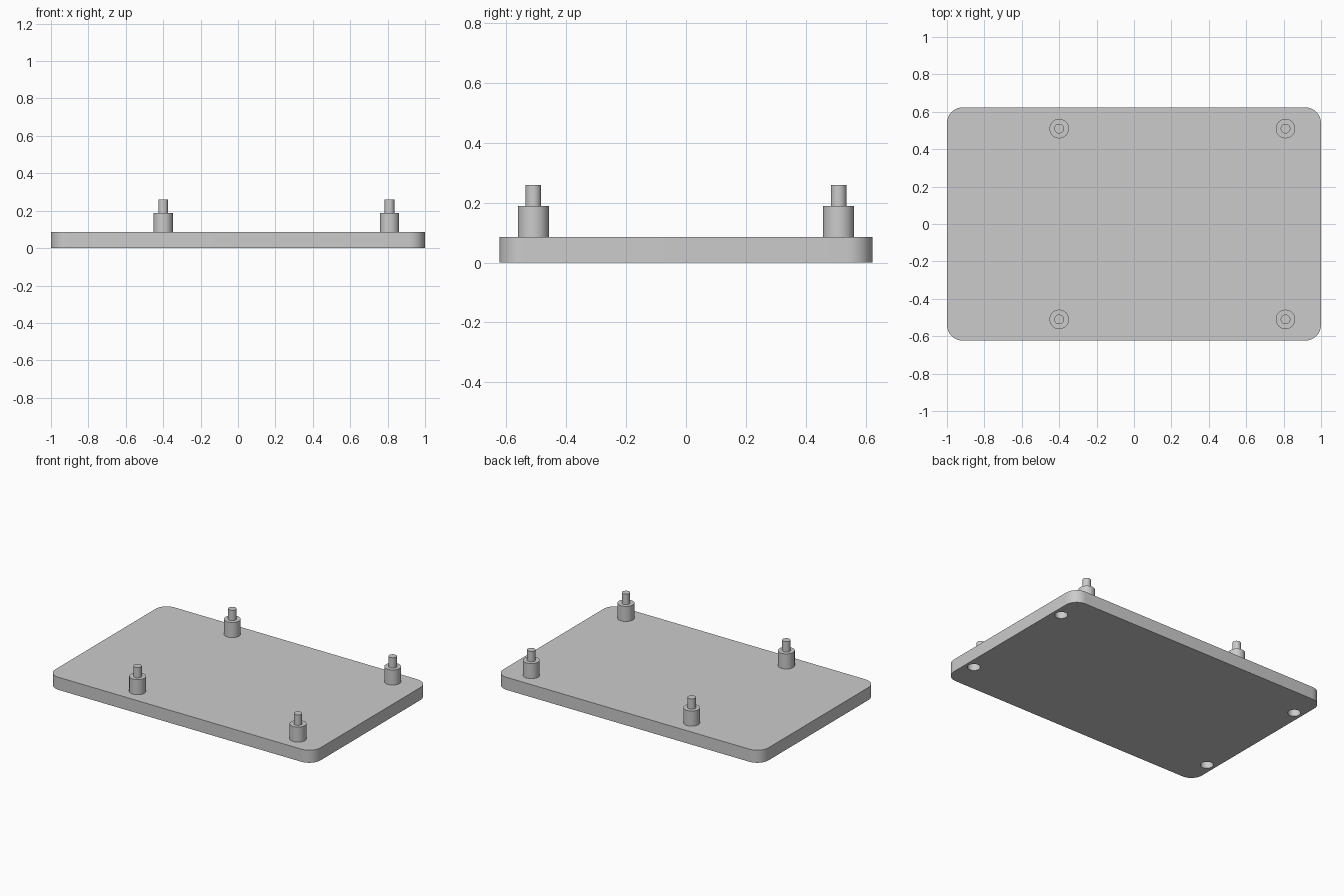
import bpy
import bmesh
from math import radians, sin, cos, pi

default = bpy.data.objects.get("Cube")
if default:
    bpy.data.objects.remove(default, do_unlink=True)

# One grey for everything
grey = bpy.data.materials.new("light grey")
grey.use_nodes = True
grey.diffuse_color = (0.6, 0.6, 0.6, 1)
grey.node_tree.nodes["Principled BSDF"].inputs["Base Color"].default_value = (0.6, 0.6, 0.6, 1)

HALF_X, HALF_Y, THICK, CORNER = 1.0, 0.624, 0.086, 0.085
HOLE_R, HOLE_DEPTH = 0.04, 0.065


def finish(name, bm):
    bmesh.ops.recalc_face_normals(bm, faces=bm.faces)
    mesh = bpy.data.meshes.new(name)
    bm.to_mesh(mesh)
    bm.free()
    mesh.materials.append(grey)
    obj = bpy.data.objects.new(name, mesh)
    bpy.context.collection.objects.link(obj)
    return obj


def smooth(obj):
    bpy.ops.object.select_all(action='DESELECT')
    obj.select_set(True)
    bpy.context.view_layer.objects.active = obj
    bpy.ops.object.shade_smooth_by_angle(angle=radians(30))


def turned(name, profile, sides=40):
    """Closed solid of revolution from (radius, z) rings."""
    bm = bmesh.new()
    rings = [[bm.verts.new((r * cos(2 * pi * i / sides), r * sin(2 * pi * i / sides), z))
              for i in range(sides)] for r, z in profile]
    for low, high in zip(rings, rings[1:]):
        for i in range(sides):
            j = (i + 1) % sides
            bm.faces.new((low[i], low[j], high[j], high[i]))
    bm.faces.new(rings[0])
    bm.faces.new(rings[-1])
    return finish(name, bm)


# Base plate with rounded vertical corners
bm = bmesh.new()
bmesh.ops.create_cube(bm, size=1)
for v in bm.verts:
    v.co = (v.co.x * 2 * HALF_X, v.co.y * 2 * HALF_Y, (v.co.z + 0.5) * THICK)
uprights = [e for e in bm.edges if abs(e.verts[0].co.z - e.verts[1].co.z) > THICK / 2]
bmesh.ops.bevel(bm, geom=uprights, offset=CORNER, segments=10, profile=0.5, affect='EDGES')
plate = finish("base_plate", bm)

# Blind holes in the underside
for sx in (-1, 1):
    for sy in (-1, 1):
        cutter = turned("hole_cutter", [(HOLE_R, -0.05), (HOLE_R, HOLE_DEPTH)])
        cutter.location = (sx * 0.94, sy * 0.42, 0)
        cutter.hide_render = True
        cutter.hide_viewport = True
        cut = plate.modifiers.new("hole", 'BOOLEAN')
        cut.operation = 'DIFFERENCE'
        cut.solver = 'EXACT'
        cut.object = cutter
smooth(plate)

# Stepped standoff posts
for side, x in (("right", -0.4), ("left", 0.81)):
    for end, y in (("front", -0.51), ("back", 0.51)):
        post = turned(f"post_{end}_{side}",
                      [(0.052, THICK), (0.052, 0.189), (0.026, 0.189), (0.026, 0.26)])
        post.location = (x, y, 0)
        smooth(post)
